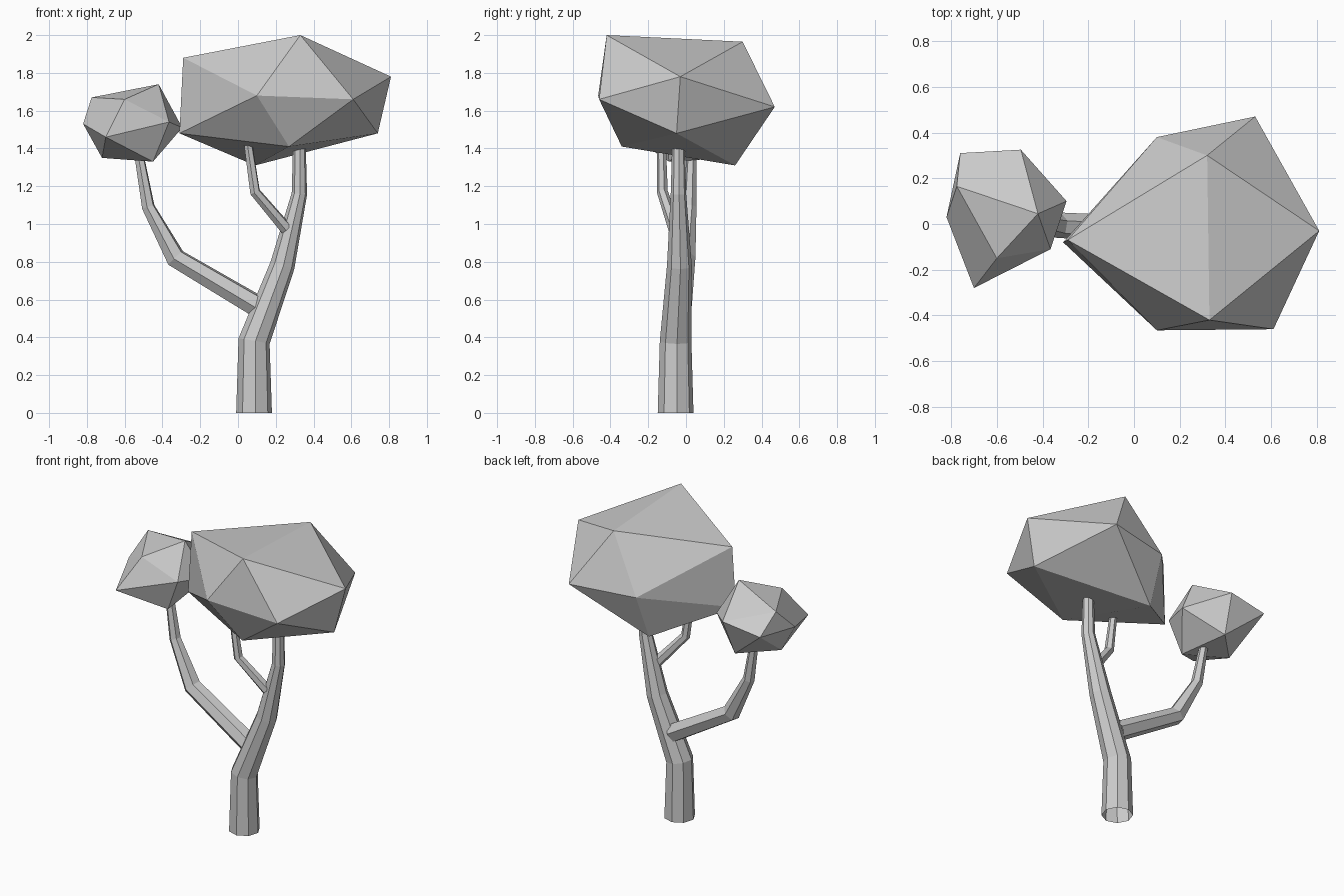
import bpy, bmesh
from math import sin, cos, radians, sqrt
from mathutils import Vector

if "Cube" in bpy.data.objects:
    bpy.data.objects.remove(bpy.data.objects["Cube"])


def finish(name, bm):
    bmesh.ops.recalc_face_normals(bm, faces=bm.faces[:])
    mesh = bpy.data.meshes.new(name)
    bm.to_mesh(mesh)
    bm.free()
    bpy.context.collection.objects.link(bpy.data.objects.new(name, mesh))


def limb(name, path, sides, phase=0):
    """Open tapered tube through (x, y, z, radius) stations."""
    bm = bmesh.new()
    pts = [Vector(p[:3]) for p in path]
    rings = []
    for i, p in enumerate(pts):
        t = Vector()
        if i > 0:
            t += (p - pts[i - 1]).normalized()
        if i < len(pts) - 1:
            t += (pts[i + 1] - p).normalized()
        t.normalize()
        u = Vector((0, 1, 0)).cross(t).normalized()
        v = t.cross(u)
        ring = []
        for k in range(sides):
            a = radians(phase + 360 * k / sides)
            ring.append(bm.verts.new(p + path[i][3] * (u * cos(a) + v * sin(a))))
        rings.append(ring)
    for a, b in zip(rings, rings[1:]):
        for k in range(sides):
            n = (k + 1) % sides
            bm.faces.new((a[k], a[n], b[n], b[k]))
    finish(name, bm)


def crown(name, corners):
    """Icosahedron whose twelve corners are pulled to an irregular shape."""
    g = (1 + sqrt(5)) / 2
    # order: top pair, bottom pair, left pair, right pair, front pair, back pair
    base = [(0, -1, g), (0, 1, g), (0, -1, -g), (0, 1, -g),
            (-g, 0, 1), (-g, 0, -1), (g, 0, 1), (g, 0, -1),
            (-1, -g, 0), (1, -g, 0), (-1, g, 0), (1, g, 0)]
    bm = bmesh.new()
    verts = [bm.verts.new(c) for c in base]
    bmesh.ops.convex_hull(bm, input=verts)
    for v, c in zip(verts, corners):
        v.co = c
    finish(name, bm)


# Trunk and its two side branches
limb("trunk", [(0.085, -0.055, 0, 0.095), (0.085, -0.055, 0.38, 0.084),
               (0.235, -0.035, 0.78, 0.066), (0.325, -0.04, 1.16, 0.041),
               (0.325, -0.04, 1.45, 0.033)], 8, 5)
limb("left_branch", [(0.11, -0.03, 0.56, 0.062), (-0.33, -0.005, 0.82, 0.056),
                     (-0.475, 0.02, 1.09, 0.036), (-0.53, 0.03, 1.40, 0.025)], 6, 20)
limb("middle_branch", [(0.255, -0.06, 0.975, 0.034), (0.09, -0.125, 1.17, 0.029),
                       (0.05, -0.13, 1.45, 0.023)], 6, 20)

# Large crown
crown("large_crown", [
    (0.33, -0.42, 2.0), (0.32, 0.30, 1.965), (0.27, -0.34, 1.41), (0.09, 0.26, 1.31),
    (-0.29, -0.07, 1.88), (-0.31, -0.08, 1.48), (0.81, -0.03, 1.78), (0.74, -0.05, 1.48),
    (0.10, -0.465, 1.68), (0.61, -0.46, 1.66), (0.10, 0.38, 1.61), (0.53, 0.47, 1.62)])

# Small crown, turned so that a face points upward
crown("small_crown", [
    (-0.42, 0.045, 1.74), (-0.775, 0.165, 1.67), (-0.45, -0.09, 1.33), (-0.72, 0.03, 1.35),
    (-0.495, 0.325, 1.59), (-0.52, 0.23, 1.35), (-0.60, -0.15, 1.66), (-0.70, -0.28, 1.46),
    (-0.295, 0.10, 1.51), (-0.365, -0.11, 1.54), (-0.76, 0.31, 1.55), (-0.82, 0.03, 1.53)])
